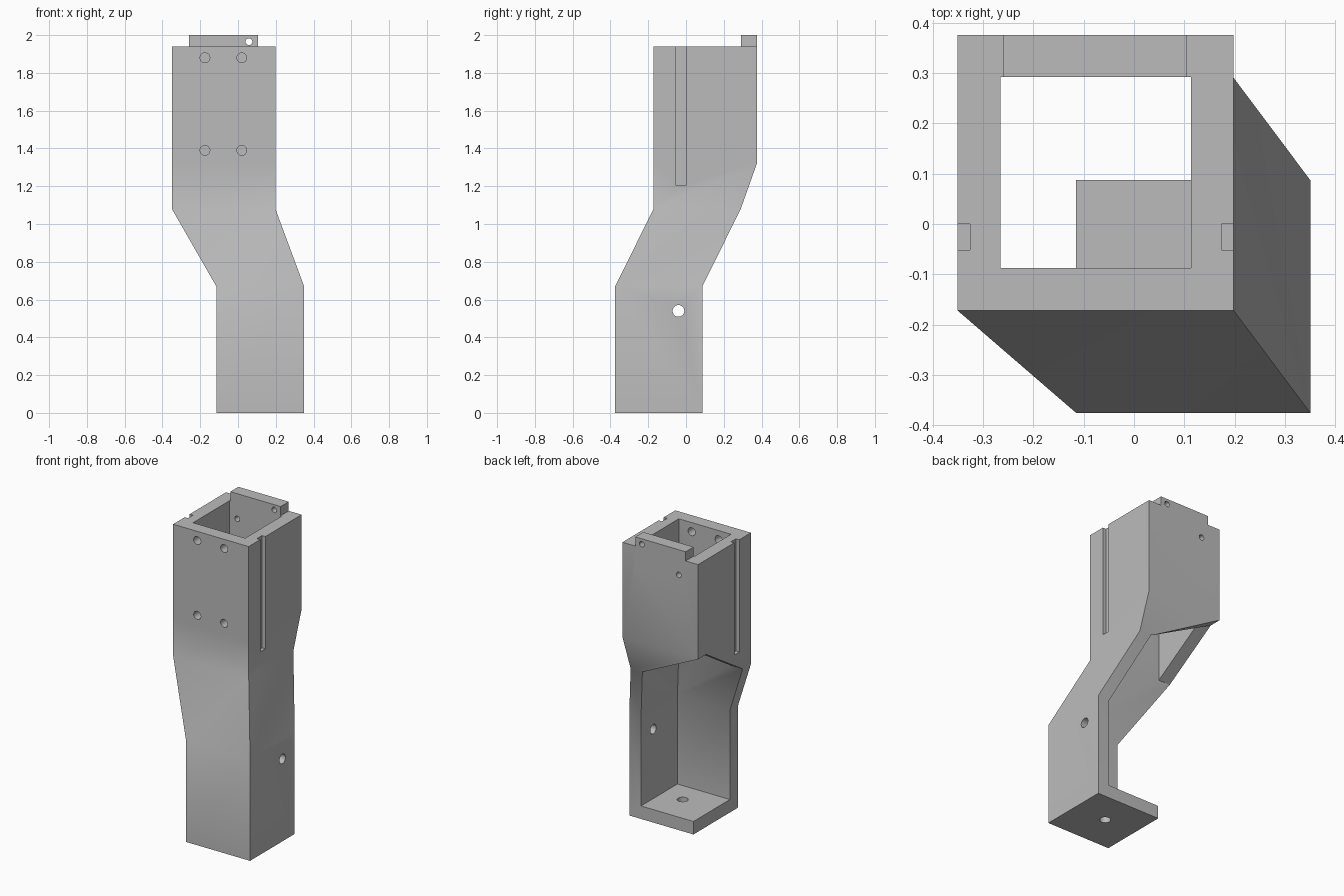
import bpy, bmesh, math
from mathutils import Matrix, Vector

if "Cube" in bpy.data.objects:
    bpy.data.objects.remove(bpy.data.objects["Cube"])

grey = bpy.data.materials.new("neutral_grey")
grey.diffuse_color = (0.5, 0.5, 0.5, 1)
grey.use_nodes = True
grey.node_tree.nodes["Principled BSDF"].inputs["Base Color"].default_value = grey.diffuse_color


def finish(name, bm):
    bmesh.ops.recalc_face_normals(bm, faces=bm.faces)
    me = bpy.data.meshes.new(name)
    bm.to_mesh(me)
    bm.free()
    me.materials.append(grey)
    ob = bpy.data.objects.new(name, me)
    bpy.context.collection.objects.link(ob)
    return ob


def loft(name, sections):
    """Stack of rectangles: (z, x0, x1, y0, y1)."""
    bm = bmesh.new()
    rings = [[bm.verts.new((x, y, z)) for x, y in
              ((x0, y0), (x1, y0), (x1, y1), (x0, y1))]
             for z, x0, x1, y0, y1 in sections]
    for a, b in zip(rings, rings[1:]):
        for i in range(4):
            j = (i + 1) % 4
            bm.faces.new((a[i], a[j], b[j], b[i]))
    bm.faces.new(rings[0])
    bm.faces.new(rings[-1])
    return finish(name, bm)


def box(name, x0, x1, y0, y1, z0, z1):
    return loft(name, [(z0, x0, x1, y0, y1), (z1, x0, x1, y0, y1)])


def prism(name, axis, profile, lo, hi):
    """Profile of (other axis, z) points extruded along x or y."""
    bm = bmesh.new()
    place = (lambda t, p: (t, p[0], p[1])) if axis == "x" else (lambda t, p: (p[0], t, p[1]))
    a = [bm.verts.new(place(lo, p)) for p in profile]
    b = [bm.verts.new(place(hi, p)) for p in profile]
    bm.faces.new(a)
    bm.faces.new(b)
    n = len(profile)
    for i in range(n):
        bm.faces.new((a[i], a[(i + 1) % n], b[(i + 1) % n], b[i]))
    return finish(name, bm)


def drill(name, centre, axis, radius, depth=0.3):
    bm = bmesh.new()
    turn = Vector((0, 0, 1)).rotation_difference(Vector(axis)).to_matrix().to_4x4()
    bmesh.ops.create_cone(bm, cap_ends=True, segments=24, radius1=radius, radius2=radius,
                          depth=depth, matrix=Matrix.Translation(centre) @ turn)
    return finish(name, bm)


def combine(target, tool, operation="DIFFERENCE"):
    mod = target.modifiers.new("cut", "BOOLEAN")
    mod.operation, mod.solver, mod.object = operation, "EXACT", tool
    bpy.context.view_layer.objects.active = target
    bpy.ops.object.modifier_apply(modifier=mod.name)
    bpy.data.objects.remove(tool)


# Outer body: lower leg, slanted middle, upper sleeve with chamfered back
body = loft("bracket_body", [
    (0.00, -0.115, 0.35, -0.375, 0.087),
    (0.67, -0.115, 0.35, -0.375, 0.087),
    (1.08, -0.35, 0.198, -0.172, 0.29),
    (1.32, -0.35, 0.198, -0.172, 0.375),
    (1.94, -0.35, 0.198, -0.172, 0.375)])

# Raised tab on the back wall
combine(body, box("top_tab", -0.26, 0.105, 0.25, 0.375, 1.8, 2.0), "UNION")

# Lower cavity, open to the back and left
combine(body, loft("lower_cavity", [
    (0.085, -1, 0.265, -0.29, 1),
    (0.67, -1, 0.265, -0.29, 1),
    (1.08, -1, 0.113, -0.087, 1)]))

# Sloping undersides of the back and left sleeve walls
combine(body, prism("back_wall_slope", "y",
                    [(0.113, 1.0), (0.113, 1.08), (-0.35, 1.32), (-1, 1.32), (-1, 1.0)], 0.292, 1))
combine(body, prism("left_wall_slope", "x",
                    [(-0.087, 1.0), (-0.087, 1.08), (0.292, 1.32), (0.292, 1.0)], -1, 0))

# Square shaft through the sleeve
combine(body, box("sleeve_shaft", -0.265, 0.113, -0.087, 0.292, 1.0, 2.5))

# Side grooves
for x in (-0.35, 0.198):
    combine(body, box("side_groove", x - 0.024, x + 0.024, -0.052, 0.0, 1.205, 2.2))

# Screw holes in the front wall
for x in (-0.175, 0.02):
    for z in (1.88, 1.39):
        combine(body, drill("front_hole", (x, -0.172, z), (0, 1, 0), 0.026))

# Pin holes in the back wall and tab
for x, z in ((-0.21, 1.835), (0.058, 1.965)):
    combine(body, drill("back_hole", (x, 0.335, z), (0, 1, 0), 0.018))

# Holes in the lower right wall and floor
combine(body, drill("side_hole", (0.31, -0.04, 0.54), (1, 0, 0), 0.031))
combine(body, drill("floor_hole", (0.115, -0.13, 0.04), (0, 0, 1), 0.033))

# Soft shading across the shallow bends
bpy.ops.object.select_all(action="DESELECT")
body.select_set(True)
bpy.context.view_layer.objects.active = body
bpy.ops.object.shade_smooth_by_angle(angle=math.radians(30))
